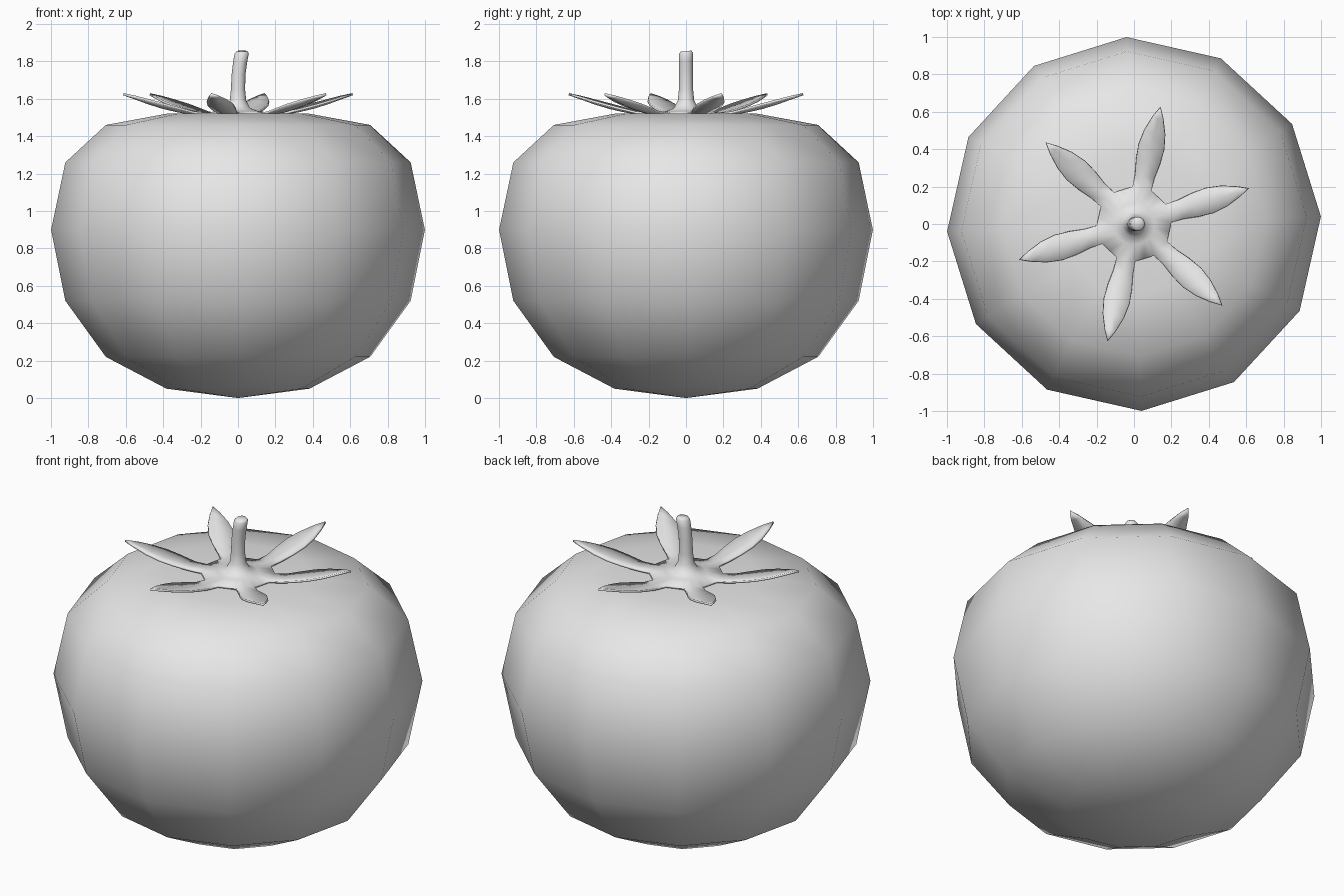
import bpy, bmesh, math
from mathutils import Vector, Matrix

if "Cube" in bpy.data.objects:
    bpy.data.objects.remove(bpy.data.objects["Cube"])

GREY = (0.8, 0.8, 0.8, 1.0)
mat = bpy.data.materials.new("light grey")
mat.use_nodes = True
mat.diffuse_color = GREY
mat.node_tree.nodes["Principled BSDF"].inputs["Base Color"].default_value = GREY

TWIST = math.radians(2.3)


def finish(bm, name, angle):
    bmesh.ops.recalc_face_normals(bm, faces=bm.faces)
    mesh = bpy.data.meshes.new(name)
    bm.to_mesh(mesh)
    bm.free()
    mesh.materials.append(mat)
    obj = bpy.data.objects.new(name, mesh)
    bpy.context.collection.objects.link(obj)
    bpy.ops.object.select_all(action="DESELECT")
    obj.select_set(True)
    bpy.context.view_layer.objects.active = obj
    bpy.ops.object.shade_smooth_by_angle(angle=math.radians(angle))
    return obj


# Fruit: a twelve-sided sphere whose rings are lifted to a squat profile
heights = [0.0, 0.05, 0.22, 0.52, 0.9, 1.26, 1.46, 1.52, 1.5]
bm = bmesh.new()
bmesh.ops.create_uvsphere(bm, u_segments=12, v_segments=8, radius=1,
                          matrix=Matrix.Rotation(TWIST, 4, "Z"))
for v in bm.verts:
    latitude = math.asin(max(-1, min(1, v.co.z)))
    v.co.z = heights[round(latitude / (math.pi / 8)) + 4]
finish(bm, "fruit", 180)

# Leafy crown: flared disc that rises into the stem, open below
N = 24
rings = [  # radius, height, sideways lean
    (0.2, 1.525, 0), (0.11, 1.533, 0), (0.065, 1.55, 0), (0.044, 1.59, 0),
    (0.038, 1.65, 0), (0.037, 1.73, 0.003), (0.038, 1.8, 0.012),
    (0.038, 1.842, 0.02), (0.028, 1.855, 0.022)]
bm = bmesh.new()
loops = []
for i, (r, z, lean) in enumerate(rings):
    loop = []
    for k in range(N):
        a = TWIST + k * math.tau / N
        rr = r * math.cos(math.pi / 12) if i == 0 and k % 2 else r
        tilt = 0.1 * rr * math.sin(a) if i > 5 else 0
        loop.append(bm.verts.new((lean + rr * math.cos(a), rr * math.sin(a), z + tilt)))
    loops.append(loop)
for low, high in zip(loops, loops[1:]):
    for k in range(N):
        n = (k + 1) % N
        bm.faces.new((low[k], low[n], high[n], high[k]))
bm.faces.new(loops[-1])

# Six leaves grown from every other edge of the disc
leaf_rows = [  # distance, half width, height, edge lift
    (0.26, 0.052, 1.526, 0.006), (0.34, 0.064, 1.54, 0.012),
    (0.42, 0.069, 1.558, 0.015), (0.5, 0.056, 1.582, 0.012),
    (0.58, 0.028, 1.61, 0.006)]
for j in range(6):
    turn = Matrix.Rotation(TWIST + math.pi / 12 + j * math.pi / 3, 4, "Z")
    last = loops[0][4 * j:4 * j + 3]
    for r, w, z, lift in leaf_rows:
        row = [bm.verts.new(turn @ Vector((r, s * w, z + abs(s) * lift))) for s in (-1, 0, 1)]
        for k in (0, 1):
            bm.faces.new((last[k], row[k], row[k + 1], last[k + 1]))
        last = row
    tip = bm.verts.new(turn @ Vector((0.64, 0, 1.63)))
    for k in (0, 1):
        bm.faces.new((last[k], tip, last[k + 1]))
crown = finish(bm, "crown_and_stem", 60)
solid = crown.modifiers.new("leaf_thickness", "SOLIDIFY")
solid.thickness = 0.012
solid.offset = -1
